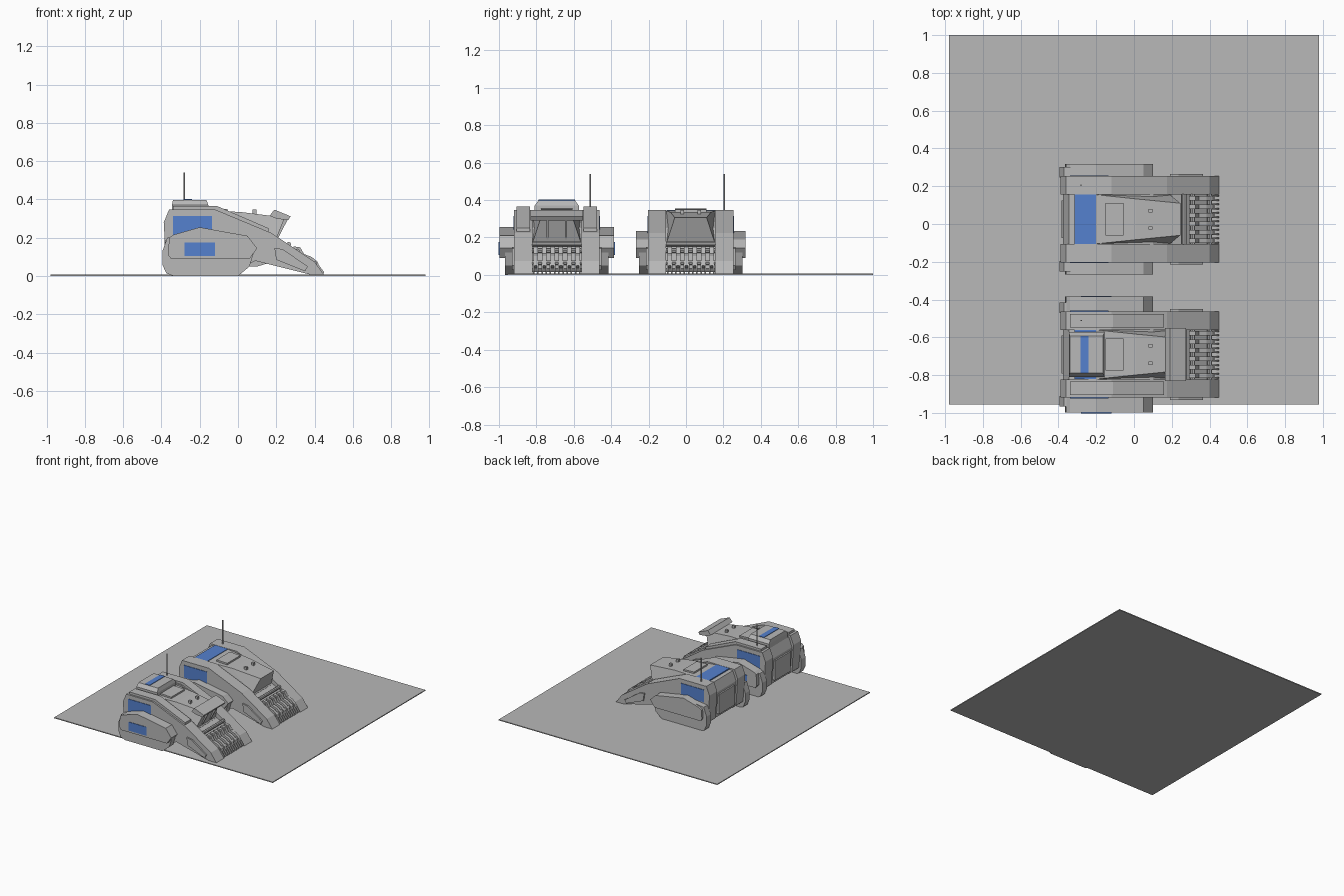
import bpy, bmesh, math
from mathutils import Vector

if "Cube" in bpy.data.objects:
    bpy.data.objects.remove(bpy.data.objects["Cube"])


def material(name, color):
    m = bpy.data.materials.new(name)
    m.diffuse_color = (*color, 1)
    m.use_nodes = True
    m.node_tree.nodes["Principled BSDF"].inputs["Base Color"].default_value = m.diffuse_color
    return m


GREY = material("armour grey", (0.48, 0.48, 0.48))
BLUE = material("marking blue", (0.09, 0.22, 0.62))


def finish(name, bm, mat):
    bmesh.ops.recalc_face_normals(bm, faces=bm.faces[:])
    me = bpy.data.meshes.new(name)
    bm.to_mesh(me)
    bm.free()
    me.materials.append(mat)
    ob = bpy.data.objects.new(name, me)
    bpy.context.collection.objects.link(ob)
    return ob


def prism(name, pts, y0, y1, mat=GREY):
    """Extrude an x-z outline from y0 to y1."""
    bm = bmesh.new()
    face = bm.faces.new([bm.verts.new((x, y0, z)) for x, z in pts])
    ext = bmesh.ops.extrude_face_region(bm, geom=[face])
    moved = [v for v in ext["geom"] if isinstance(v, bmesh.types.BMVert)]
    bmesh.ops.translate(bm, verts=moved, vec=(0, y1 - y0, 0))
    return finish(name, bm, mat)


def box(name, x0, x1, y0, y1, z0, z1, mat=GREY):
    return prism(name, [(x0, z0), (x1, z0), (x1, z1), (x0, z1)], y0, y1, mat)


def hull(name, pts, mat=GREY):
    """Convex solid mirrored across the vehicle centreline."""
    bm = bmesh.new()
    c = pts[0]
    for x, y, z in pts[1:]:
        for s in (-1, 1):
            bm.verts.new((x, c + s * y, z))
    bmesh.ops.convex_hull(bm, input=bm.verts[:])
    bmesh.ops.dissolve_limit(bm, angle_limit=0.02, verts=bm.verts[:], edges=bm.edges[:])
    return finish(name, bm, mat)


def rod(name, loc, r, length, axis):
    bm = bmesh.new()
    bmesh.ops.create_cone(bm, cap_ends=True, segments=8, radius1=r, radius2=r, depth=length)
    ob = finish(name, bm, GREY)
    ob.location = loc
    if axis == "y":
        ob.rotation_euler.x = math.pi / 2
    return ob


ARM = [(-.375, .06), (-.388, .28), (-.36, .348), (-.12, .348), (.175, .225),
       (.40, .075), (.45, .006), (.385, .006), (.09, .08), (0, .03), (-.34, .03)]
ARM_TOP = [(-.34, .335), (-.34, .366), (-.11, .366), (.16, .25), (.16, .225), (-.12, .335)]
FLANK = [(.19, .148), (.235, .14), (.365, .05), (.35, .025), (.20, .085)]
TREAD = [(-.335, 0), (-.375, .015), (-.395, .06), (-.395, .13), (-.37, .2),
         (-.2, .22), (.04, .18), (.085, .13), (.06, .05), (0, 0)]
POD = [(-.35, .09), (-.365, .11), (-.36, .2), (-.34, .215), (-.2, .255),
       (.05, .21), (.1, .145), (.06, .09)]
CENTRE = [(-.36, .05), (-.375, .26), (-.345, .335), (-.2, .342), (.1, .25),
          (.2, .17), (.2, .08), (.1, .05)]


def vehicle(cy, heavy):
    tag = "heavy" if heavy else "light"
    pod_w = .307 if heavy else .293
    pod_pts = POD if heavy else [(x, z - (.02 if z > .18 else 0)) for x, z in POD]

    # paired side parts
    for s, side in ((-1, "right"), (1, "left")):
        def P(part, pts, a, b, mat=GREY):
            return prism(f"{tag}_{side}_{part}", pts, cy + s * a, cy + s * b, mat)

        def B(part, x0, x1, a, b, z0, z1, mat=GREY):
            return P(part, [(x0, z0), (x1, z0), (x1, z1), (x0, z1)], a, b, mat)

        P("arm", ARM, .131, .228)
        P("arm_flank_plate", FLANK, .225, .24)
        P("tread", TREAD, .22, .276)
        P("pod", pod_pts, .225, pod_w)
        B("arm_marking", -.34, -.135, .226, .232, .215, .315, BLUE)
        if heavy:
            P("arm_top_plate", ARM_TOP, .142, .215)
            B("pod_marking", -.28, -.12, .305, .311, .105, .175, BLUE)
        # small sight on the cab roof
        B("roof_sight", .077, .097, .037, .055, .315, .347)

    # centre body and tapered cab
    prism(f"{tag}_centre_body", CENTRE, cy - .133, cy + .133)
    hull(f"{tag}_cab", [cy, (-.2, .13, .343), (.01, .108, .335), (.245, .085, .306),
                        (.235, .085, .29), (.19, .13, .17), (-.2, .13, .17)])
    box(f"{tag}_deck_marking", -.315, -.2, cy - .13, cy + .13, .338, .347, BLUE)
    # roof hatch follows the slope of the cab
    prism(f"{tag}_hatch", [(-.15, .33), (-.15, .354), (-.055, .35), (-.055, .33)],
          cy - .085, cy + .085)
    rod(f"{tag}_antenna", (-.28, cy + .18, .44), .004, .2, "z")

    # rear panel
    box(f"{tag}_rear_panel", -.385, -.36, cy - .1, cy + .1, .08, .24)

    # front clearing gear: sloped bed, cross bars and teeth
    prism(f"{tag}_bed", [(.17, .18), (.25, .15), (.395, .035), (.38, .015), (.17, .08)],
          cy - .133, cy + .133)
    for i, (x, z) in enumerate(((.265, .165), (.31, .13), (.40, .065))):
        rod(f"{tag}_cross_bar_{i}", (x, cy, z), .013, .266, "y")
    for i in range(6):
        y = cy + (i - 2.5) * .045
        prism(f"{tag}_tooth_{i}", [(.29, .155), (.325, .15), (.345, .115), (.385, .10),
                                   (.415, .075), (.425, .05), (.38, .03), (.29, .1)],
              y - .012, y + .012)
        for d in (-.011, .011):
            prism(f"{tag}_tine_{i}", [(.39, .05), (.42, .06), (.45, .02), (.445, .008), (.40, .02)],
                  y + d - .004, y + d + .004)

    if heavy:
        # raised turret block with a marking band
        hull("heavy_roof_block", [cy, (-.345, .118, .335), (-.155, .118, .335),
                                  (-.345, .118, .37), (-.155, .118, .37),
                                  (-.34, .098, .398), (-.165, .098, .398)])
        box("heavy_roof_marking", -.283, -.24, cy - .098, cy + .098, .393, .402, BLUE)
        # visor plate over the nose with its struts
        prism("heavy_visor", [(.165, .315), (.19, .347), (.275, .312), (.262, .292), (.20, .30)],
              cy - .14, cy + .14)
        for d in (-.05, .05):
            prism("heavy_visor_strut", [(.235, .30), (.262, .30), (.205, .19), (.18, .19)],
                  cy + d - .006, cy + d + .006)


# ground slab and the two vehicles
box("ground_slab", -.98, .98, -.955, 1.0, 0, .007)
vehicle(.025, False)
vehicle(-.691, True)
